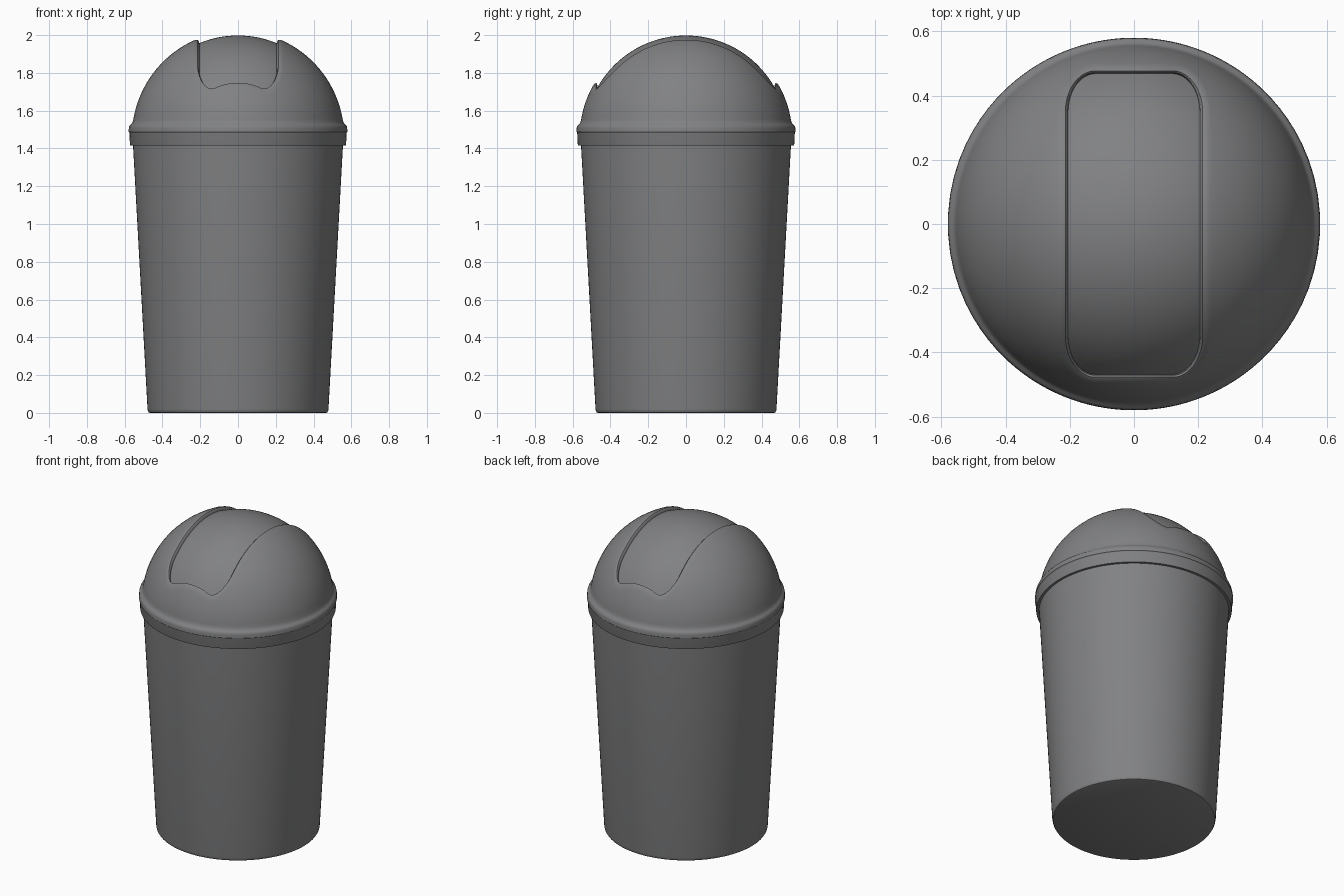
import bpy, bmesh, math

if "Cube" in bpy.data.objects:
    bpy.data.objects.remove(bpy.data.objects["Cube"])

N = 224
CZ, R_OUT, R_IN = 1.46, 0.563, 0.538      # dome centre height, dome and flap radii
HX, HY, CX, CY = 0.205, 0.468, 0.085, 0.12  # flap outline half sizes and corner radii

grey = bpy.data.materials.new("grey plastic")
grey.diffuse_color = (0.22, 0.222, 0.228, 1)
grey.use_nodes = True
grey.node_tree.nodes["Principled BSDF"].inputs["Base Color"].default_value = grey.diffuse_color


def outline(grow):
    """Rounded rectangle, N points counter-clockwise, pushed outwards by grow."""
    pts = []
    per = N // 4
    k = per // 2
    for q in range(4):
        sx, sy = [(1, 1), (-1, 1), (-1, -1), (1, -1)][q]
        arc = []
        # half of the side edge, the corner, half of the end edge
        for i in range(k // 2):
            arc.append((HX + grow, (HY - CY) * (i + 0.5) / (k // 2)))
        for i in range(k):
            a = math.pi / 2 * (i + 0.5) / k
            arc.append((HX - CX + (CX + grow) * math.cos(a),
                        HY - CY + (CY + grow) * math.sin(a)))
        for i in range(per - k - k // 2):
            arc.append(((HX - CX) * (1 - (i + 0.5) / (per - k - k // 2)), HY + grow))
        if q % 2:
            arc.reverse()
        pts += [(sx * x, sy * y) for x, y in arc]
    return pts


def finish(name, rings, cap_first=False, cap_last=False):
    bm = bmesh.new()
    loops = [[bm.verts.new(p) for p in ring] for ring in rings]
    for a, b in zip(loops, loops[1:]):
        for i in range(N):
            j = (i + 1) % N
            bm.faces.new((a[i], a[j], b[j], b[i]))
    if cap_first:
        bm.faces.new(loops[0][::-1])
    if cap_last:
        bm.faces.new(loops[-1])
    bmesh.ops.recalc_face_normals(bm, faces=bm.faces)
    me = bpy.data.meshes.new(name)
    bm.to_mesh(me)
    bm.free()
    ob = bpy.data.objects.new(name, me)
    bpy.context.collection.objects.link(ob)
    me.materials.append(grey)
    bpy.ops.object.select_all(action='DESELECT')
    ob.select_set(True)
    bpy.context.view_layer.objects.active = ob
    bpy.ops.object.shade_smooth_by_angle(angle=math.radians(32))
    return ob


def on_sphere(x, y, r):
    return (x, y, CZ + math.sqrt(max(r * r - x * x - y * y, 0)))


def lathe(profile, angles):
    return [[(r * math.cos(a), r * math.sin(a), z) for a in angles] for r, z in profile]


# lid: recessed flap, rounded lip, dome and rim, as rings from the top down
base = outline(0)
rings = []
for i in range(1, 21):
    s = i / 20
    rings.append([on_sphere(x * s, y * s, R_IN) for x, y in base])
for grow, r in [(0.003, 0.549), (0.009, 0.557), (0.018, 0.5615), (0.03, R_OUT)]:
    rings.append([on_sphere(x, y, r) for x, y in outline(grow)])
lip = outline(0.03)
angles = [math.atan2(y, x) for x, y in lip]
end = math.acos((1.55 - CZ) / R_OUT)
for i in range(1, 25):
    ring = []
    for (x, y), a in zip(lip, angles):
        start = math.asin(math.hypot(x, y) / R_OUT)
        p = start + (end - start) * i / 24
        ring.append((R_OUT * math.sin(p) * math.cos(a),
                     R_OUT * math.sin(p) * math.sin(a), CZ + R_OUT * math.cos(p)))
    rings.append(ring)
rings += lathe([(0.559, 1.54), (0.564, 1.53), (0.572, 1.524), (0.577, 1.517), (0.579, 1.507),
                (0.580, 1.488), (0.577, 1.485), (0.576, 1.482), (0.573, 1.42),
                (0.571, 1.415), (0.55, 1.415)], angles)
finish("domed_lid", rings, cap_first=True)

# tapered bin body with a rounded bottom edge
even = [2 * math.pi * i / N for i in range(N)]
finish("bin_body", lathe([(0.466, 0), (0.473, 0.003), (0.477, 0.009), (0.479, 0.02),
                          (0.557, 1.44)], even), cap_first=True, cap_last=True)
